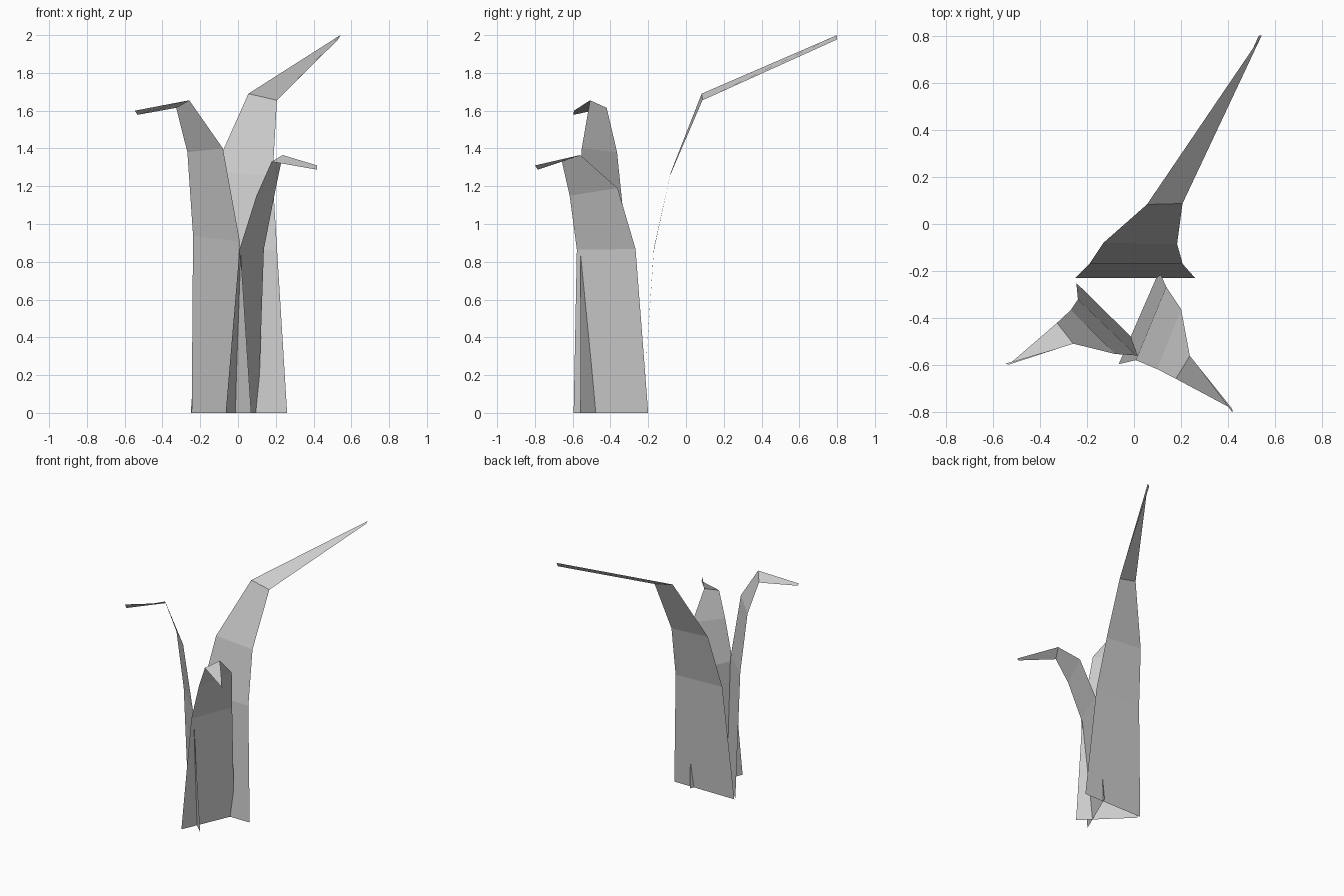
import bpy


def make_blade(name, left, right):
    """Flat-shaded leaf strip lofted between its two edge paths (root to tip)."""
    n = len(left)
    faces = [(i, n + i, n + i + 1, i + 1) for i in range(n - 1)]
    mesh = bpy.data.meshes.new(name)
    mesh.from_pydata(left + right, [], faces)
    mesh.update()
    obj = bpy.data.objects.new(name, mesh)
    bpy.context.collection.objects.link(obj)
    return obj


# Tall blade, bending to the back right
make_blade(
    "tall_grass_blade",
    [(-0.25, -0.23, 0), (-0.19, -0.17, 0.87), (-0.13, -0.08, 1.275),
     (0.055, 0.083, 1.69), (0.542, 0.80, 2.0)],
    [(0.26, -0.23, 0), (0.207, -0.17, 0.86), (0.183, -0.085, 1.255),
     (0.206, 0.087, 1.655), (0.53, 0.80, 1.977)])

# Medium blade, bending to the front left
make_blade(
    "medium_grass_blade",
    [(-0.245, -0.25, 0), (-0.238, -0.32, 0.94), (-0.268, -0.365, 1.38),
     (-0.327, -0.42, 1.615), (-0.532, -0.597, 1.578)],
    [(0.07, -0.56, 0), (0.01, -0.558, 0.905), (-0.08, -0.552, 1.40),
     (-0.258, -0.508, 1.655), (-0.546, -0.593, 1.60)])

# Short blade, bending to the front right
make_blade(
    "short_grass_blade",
    [(-0.065, -0.595, 0), (0.008, -0.578, 0.865), (0.098, -0.616, 1.15),
     (0.178, -0.657, 1.33), (0.417, -0.785, 1.288)],
    [(0.107, -0.20, 0), (0.137, -0.267, 0.867), (0.20, -0.362, 1.19),
     (0.237, -0.56, 1.365), (0.418, -0.80, 1.31)])
